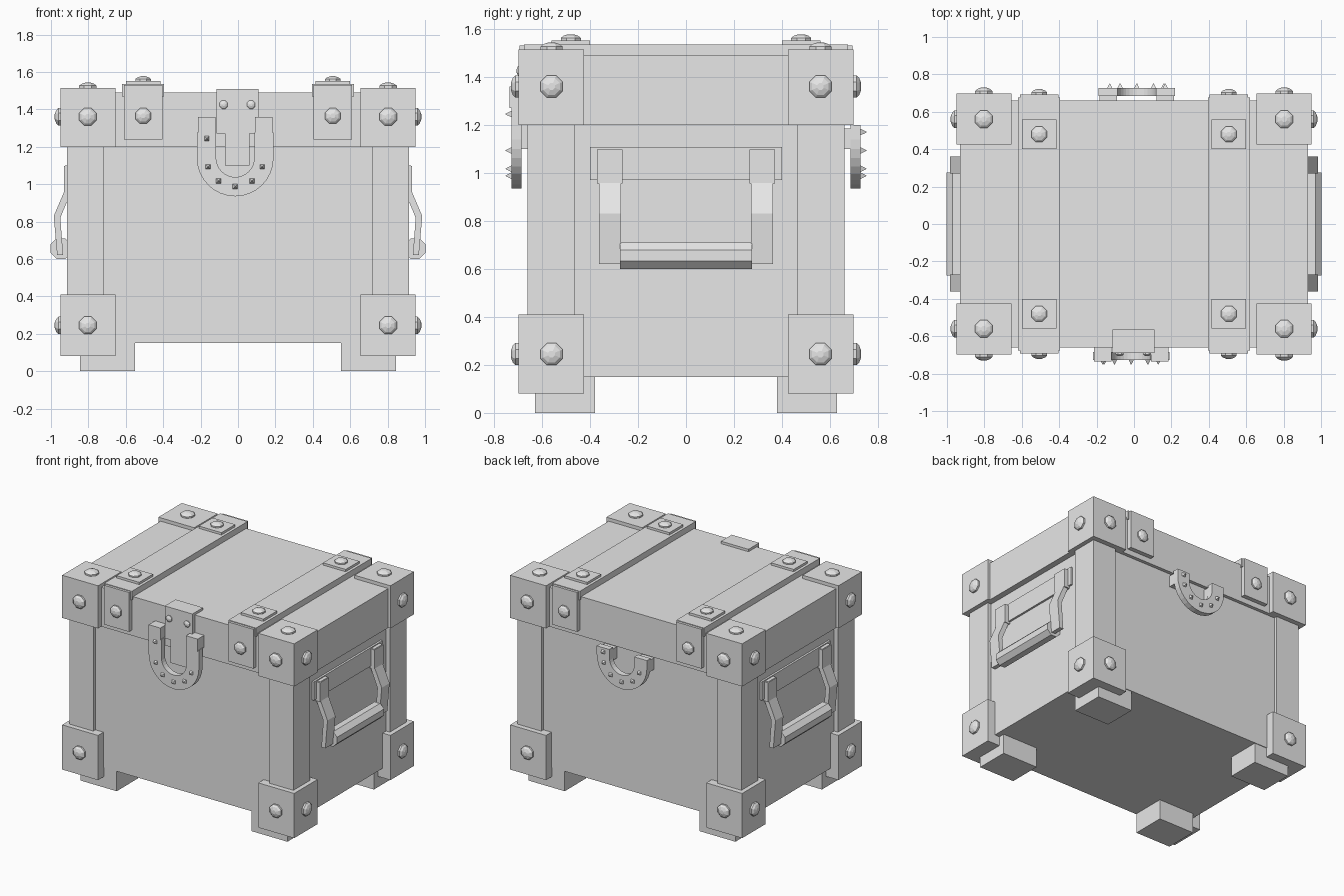
import bpy, bmesh, math
from mathutils import Matrix, Vector

cube = bpy.data.objects.get("Cube")
if cube:
    bpy.data.objects.remove(cube, do_unlink=True)

grey = bpy.data.materials.new("plain_grey")
grey.use_nodes = True
grey.diffuse_color = (0.8, 0.8, 0.8, 1)
grey.node_tree.nodes["Principled BSDF"].inputs["Base Color"].default_value = (0.8, 0.8, 0.8, 1)

SIGNS = [(sx, sy) for sx in (-1, 1) for sy in (-1, 1)]


def finish(name, bm):
    bmesh.ops.recalc_face_normals(bm, faces=bm.faces)
    mesh = bpy.data.meshes.new(name)
    bm.to_mesh(mesh)
    bm.free()
    mesh.materials.append(grey)
    obj = bpy.data.objects.new(name, mesh)
    bpy.context.collection.objects.link(obj)
    return obj


def box(name, x, y, z):
    """Box from (low, high) ranges on each axis."""
    bm = bmesh.new()
    lo, hi = zip(x, y, z)
    size = [b - a for a, b in zip(lo, hi)]
    mid = [(a + b) / 2 for a, b in zip(lo, hi)]
    bmesh.ops.create_cube(bm, size=1, matrix=Matrix.Translation(mid) @ Matrix.Diagonal((*size, 1)))
    return finish(name, bm)


def span(sign, a, b):
    return tuple(sorted((sign * a, sign * b)))


def stack(name, pos, normal, rings, sides=8):
    """Turned solid from (radius, height) rings along a normal."""
    bm = bmesh.new()
    turn = Vector(normal).to_track_quat('Z', 'Y').to_matrix().to_4x4()
    mat = Matrix.Translation(pos) @ turn
    loops = []
    for r, h in rings:
        angles = [2 * math.pi * (i + 0.5) / sides for i in range(sides)]
        loops.append([bm.verts.new(mat @ Vector((r * math.cos(a), r * math.sin(a), h))) for a in angles])
    for low, high in zip(loops, loops[1:]):
        for i in range(sides):
            j = (i + 1) % sides
            bm.faces.new((low[i], low[j], high[j], high[i]))
    bm.faces.new(loops[0][::-1])
    bm.faces.new(loops[-1])
    return finish(name, bm)


def bolt(name, pos, normal, r=0.05, h=0.032):
    stack(name, pos, normal, [(r, -0.01), (r, h * 0.4), (r * 0.75, h * 0.75), (r * 0.3, h)])


def prism(name, points, offset):
    """Extrude a closed outline by an offset vector."""
    bm = bmesh.new()
    face = bm.faces.new([bm.verts.new(p) for p in points])
    moved = bmesh.ops.extrude_face_region(bm, geom=[face])["geom"]
    bmesh.ops.translate(bm, vec=offset, verts=[v for v in moved if isinstance(v, bmesh.types.BMVert)])
    return finish(name, bm)


# Body and lid
box("body", (-0.885, 0.885), (-0.635, 0.635), (0.15, 1.21))
box("lid", (-0.93, 0.93), (-0.66, 0.66), (1.2, 1.49))

# Corner posts, caps, feet and their bolts
for sx, sy in SIGNS:
    box("corner_post", span(sx, 0.72, 0.915), span(sy, 0.465, 0.66), (0.15, 1.21))
    box("foot", span(sx, 0.55, 0.845), span(sy, 0.38, 0.63), (0, 0.16))
    for name, low, high, mid in (("lower_cap", 0.08, 0.41, 0.245), ("upper_cap", 1.2, 1.515, 1.36)):
        box(name, span(sx, 0.655, 0.948), span(sy, 0.425, 0.698), (low, high))
        bolt(name + "_front_bolt", (sx * 0.803, sy * 0.698, mid), (0, sy, 0))
        bolt(name + "_side_bolt", (sx * 0.948, sy * 0.56, mid), (sx, 0, 0))
    bolt("upper_cap_top_bolt", (sx * 0.803, sy * 0.56, 1.515), (0, 0, 1), h=0.028)

# Lid straps with end plates
for sx in (-1, 1):
    box("lid_strap", span(sx, 0.395, 0.62), (-0.675, 0.675), (1.47, 1.535))
    for sy in (-1, 1):
        box("strap_end", span(sx, 0.405, 0.61), span(sy, 0.65, 0.693), (1.24, 1.53))
        box("strap_plate", span(sx, 0.415, 0.6), span(sy, 0.4, 0.56), (1.53, 1.552))
        bolt("strap_top_bolt", (sx * 0.507, sy * 0.48, 1.552), (0, 0, 1), 0.045, 0.025)
        bolt("strap_end_bolt", (sx * 0.507, sy * 0.693, 1.365), (0, sy, 0), 0.045, 0.028)

# Side handles
ARM = [(0.925, 1.1), (0.925, 0.97), (0.985, 0.83), (0.967, 0.62),
       (0.935, 0.62), (0.95, 0.82), (0.89, 0.965), (0.88, 1.1)]
for sx in (-1, 1):
    box("handle_plate", span(sx, 0.87, 0.9), (-0.4, 0.4), (0.97, 1.107))
    for sy in (-1, 1):
        box("handle_mount", span(sx, 0.88, 0.93), span(sy, 0.265, 0.37), (0.955, 1.097))
        prism("handle_arm", [(sx * x, sy * 0.27, z) for x, z in ARM], (0, sy * 0.092, 0))
    stack("handle_grip", (sx * 0.947, -0.275, 0.655), (0, 1, 0), [(0.06, 0), (0.06, 0.55)])


# Horseshoe catches, the rear one turned half a circle
def horseshoe(name, side, top):
    cx, cz, outer, inner = -0.015, 1.14, 0.205, 0.102
    arc = [math.pi * (1 + i / 16) for i in range(17)]
    outline = [(cx - outer, top)]
    outline += [(cx + outer * math.cos(a), cz + outer * math.sin(a)) for a in arc]
    outline += [(cx + outer, top), (cx + inner, top)]
    outline += [(cx + inner * math.cos(a), cz + inner * math.sin(a)) for a in reversed(arc)]
    outline += [(cx - inner, top)]
    prism(name, [(-side * x, side * 0.685, z) for x, z in outline], (0, side * 0.043, 0))
    studs = [(cx - 0.152, top - 0.03)]
    for degrees in (198, 234, 270, 306, 342):
        a = math.radians(degrees)
        studs.append((cx + 0.152 * math.cos(a), cz + 0.152 * math.sin(a)))
    for x, z in studs:
        stack(name + "_stud", (-side * x, side * 0.728, z), (0, side, 0), [(0.022, -0.005), (0.002, 0.024)], 4)


horseshoe("front_horseshoe", -1, 1.275)
horseshoe("rear_horseshoe", 1, 1.2)
for low, high in ((-0.215, -0.12), (0.09, 0.185)):
    box("front_catch_tab", (low, high), (-0.735, -0.65), (1.27, 1.36))
    box("rear_catch_pad", (-high, -low), (0.62, 0.69), (1.1, 1.185))

# Hasp folded over the lid edge
box("hasp_top", (-0.115, 0.11), (-0.69, -0.565), (1.48, 1.508))
box("hasp_front", (-0.115, 0.11), (-0.69, -0.65), (1.27, 1.508))
box("hasp_tongue", (-0.07, 0.062), (-0.69, -0.62), (1.1, 1.28))
for x in (-0.077, 0.07):
    bolt("hasp_bolt", (x, -0.69, 1.425), (0, -1, 0), 0.024, 0.016)
